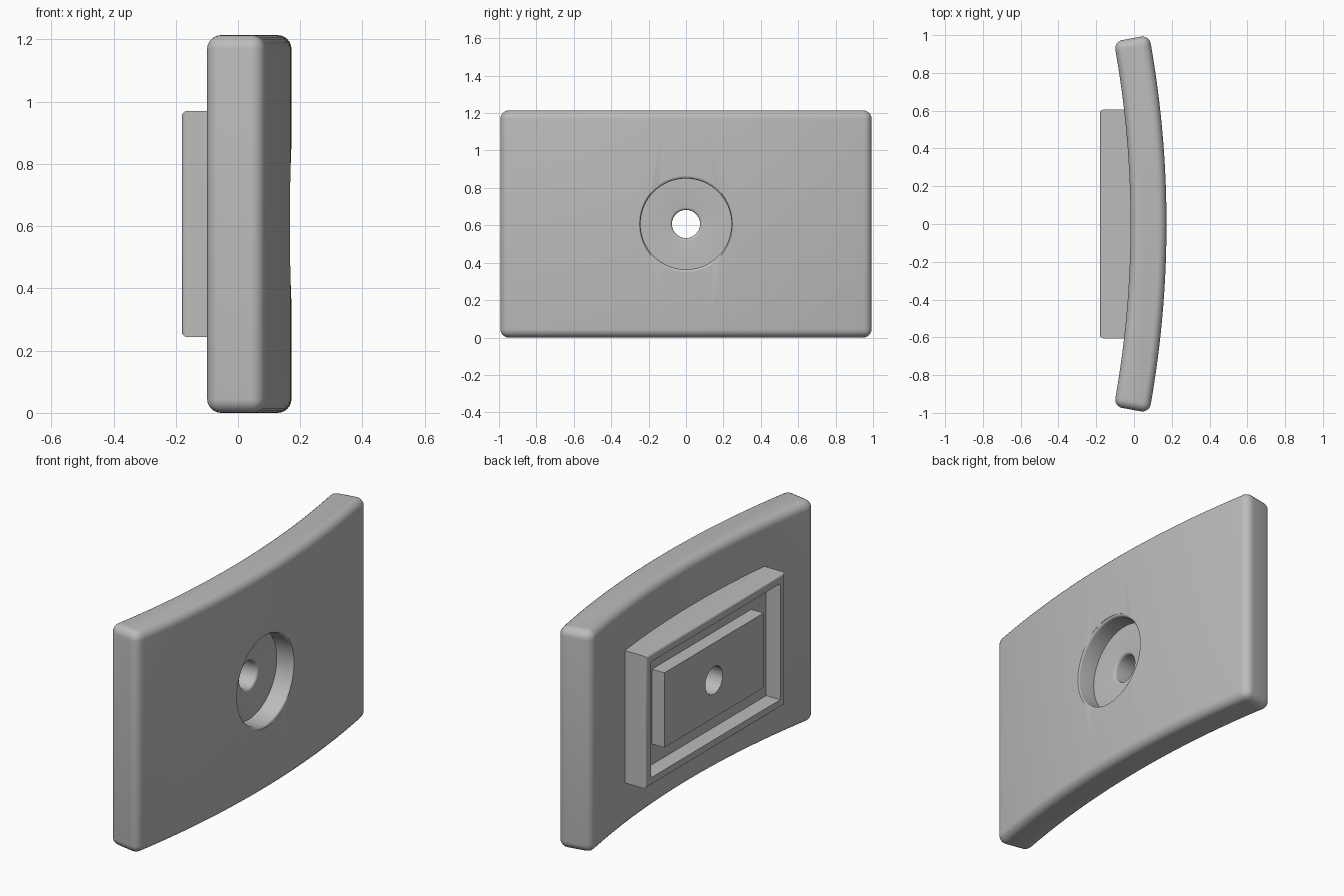
import bpy, bmesh, math
from mathutils import Vector

if "Cube" in bpy.data.objects:
    bpy.data.objects.remove(bpy.data.objects["Cube"], do_unlink=True)

MID = 0.607           # height of the hole axis
R_OUT, R_IN = 5.5, 5.31
CX = 0.172 - R_OUT    # centre of the curved plate's arcs
HALF = math.asin(1.0 / R_OUT)

grey = bpy.data.materials.new("light_grey")
grey.use_nodes = True
COLOUR = (0.5, 0.5, 0.5, 1)
grey.diffuse_color = COLOUR
grey.node_tree.nodes["Principled BSDF"].inputs["Base Color"].default_value = COLOUR


def to_object(name, bm):
    bmesh.ops.recalc_face_normals(bm, faces=bm.faces[:])
    mesh = bpy.data.meshes.new(name)
    bm.to_mesh(mesh)
    bm.free()
    mesh.materials.append(grey)
    obj = bpy.data.objects.new(name, mesh)
    bpy.context.collection.objects.link(obj)
    return obj


def box(name, x0, x1, half_y, half_z, bevel=0.0):
    """Box centred on the hole axis, with its outward (-x) rim rounded."""
    bm = bmesh.new()
    bmesh.ops.create_cube(bm, size=1)
    for v in bm.verts:
        v.co = Vector((x0 if v.co.x < 0 else x1,
                       v.co.y * 2 * half_y, MID + v.co.z * 2 * half_z))
    if bevel:
        rim = [e for e in bm.edges if all(v.co.x == x0 for v in e.verts)
               or abs(e.verts[0].co.x - x0) < 1e-5 and abs(e.verts[1].co.x - x0) < 1e-5]
        bmesh.ops.bevel(bm, geom=rim, offset=bevel, segments=4, profile=0.5,
                        affect='EDGES')
    return to_object(name, bm)


def lathe(name, profile, steps=64):
    """Solid turned around the hole axis from (x, radius) points."""
    bm = bmesh.new()
    rings = []
    for x, r in profile:
        rings.append([bm.verts.new((x, r * math.cos(a), MID + r * math.sin(a)))
                      for a in (2 * math.pi * i / steps for i in range(steps))])
    for a, b in zip(rings, rings[1:]):
        for i in range(steps):
            j = (i + 1) % steps
            bm.faces.new((a[i], a[j], b[j], b[i]))
    bm.faces.new(rings[0])
    bm.faces.new(rings[-1])
    return to_object(name, bm)


def activate(obj):
    bpy.ops.object.select_all(action='DESELECT')
    obj.select_set(True)
    bpy.context.view_layer.objects.active = obj


def cut(obj, cutter):
    mod = obj.modifiers.new("cut", 'BOOLEAN')
    mod.operation, mod.solver, mod.object = 'DIFFERENCE', 'EXACT', cutter
    activate(obj)
    bpy.ops.object.modifier_apply(modifier=mod.name)


# Curved plate: arc-shaped outline extruded upwards, then rounded
N = 32
angles = [HALF * (2 * i / N - 1) for i in range(N + 1)]
outline = [(R_OUT, a) for a in angles] + [(R_IN, a) for a in reversed(angles)]
bm = bmesh.new()
base = bm.faces.new([bm.verts.new((CX + r * math.cos(a), r * math.sin(a), 0))
                     for r, a in outline])
top = bmesh.ops.extrude_face_region(bm, geom=[base])["geom"]
bmesh.ops.translate(bm, vec=(0, 0, 2 * MID),
                    verts=[g for g in top if isinstance(g, bmesh.types.BMVert)])
plate = to_object("curved_plate", bm)
rounding = plate.modifiers.new("rounding", 'BEVEL')
rounding.width, rounding.segments = 0.045, 6
rounding.limit_method, rounding.angle_limit = 'ANGLE', math.radians(40)
activate(plate)
bpy.ops.object.modifier_apply(modifier=rounding.name)

# Raised frame with a pocket, and the block standing inside it
frame = box("rear_frame", -0.18, 0.0, 0.605, 0.363, 0.016)
pocket = box("pocket_cutter", -0.4, -0.095, 0.56, 0.318)
cut(frame, pocket)
block = box("rear_block", -0.17, -0.05, 0.43, 0.205)

# Through hole and counterbore with softened rims
FLOOR, HOLE, BORE, SOFT = 0.065, 0.075, 0.243, 0.014
profile = [(-0.5, HOLE)]
quarter = [math.pi / 2 * i / 4 for i in range(5)]
profile += [(FLOOR - SOFT * (1 - math.sin(a)), HOLE + SOFT * (1 - math.cos(a)))
            for a in quarter]
profile += [(FLOOR, BORE)]
profile += [(0.17 - SOFT * (1 - math.sin(a)), BORE + SOFT * (1 - math.cos(a)))
            for a in quarter]
profile += [(0.3, BORE + SOFT)]
bore = lathe("bore_cutter", profile)
for part in (plate, frame, block):
    cut(part, bore)

for helper in (pocket, bore):
    bpy.data.objects.remove(helper, do_unlink=True)

for part in (plate, frame, block):
    activate(part)
    bpy.ops.object.shade_smooth_by_angle(angle=math.radians(30))
